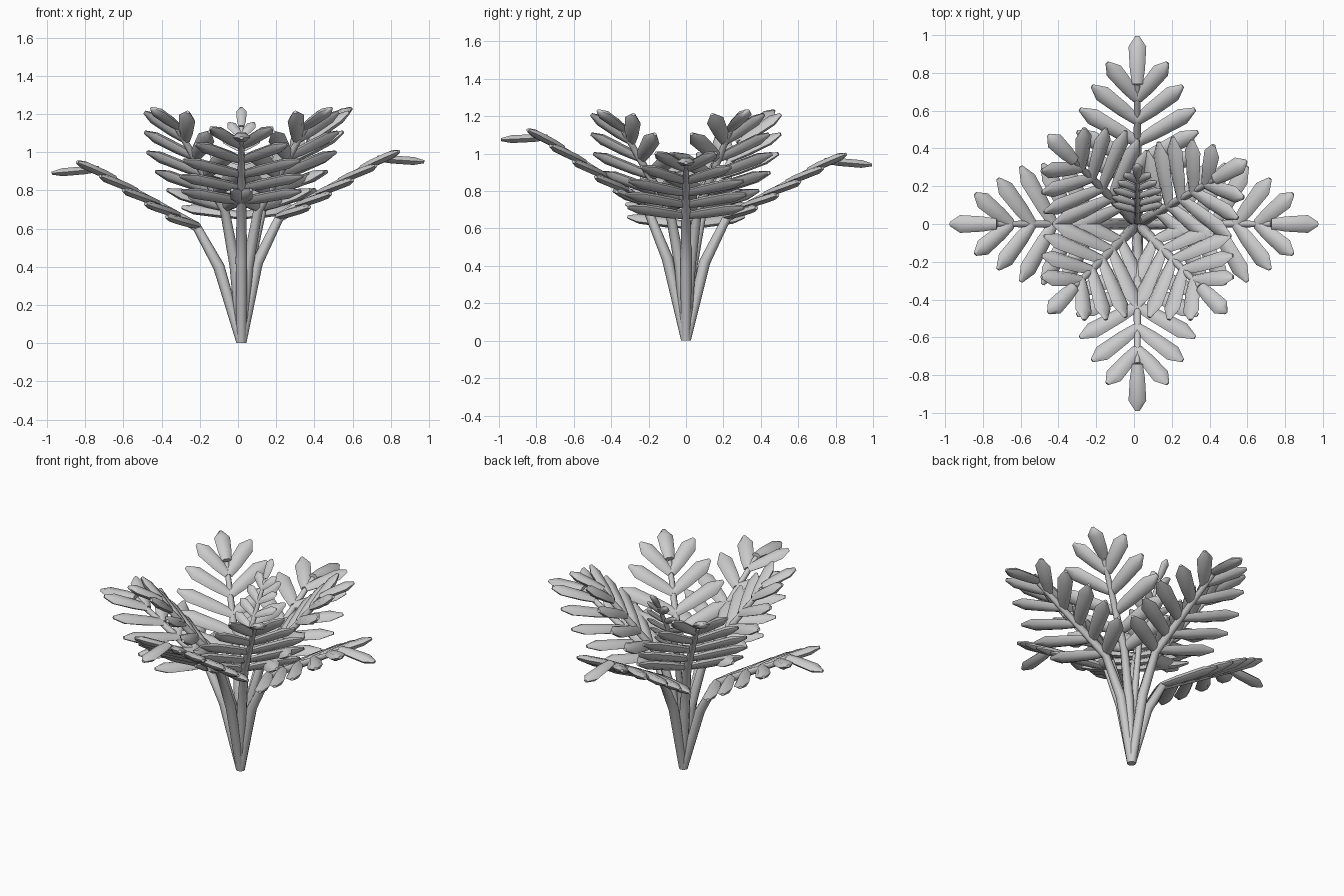
import bpy, bmesh
from math import sin, cos, pi, radians
from mathutils import Vector

if "Cube" in bpy.data.objects:
    bpy.data.objects.remove(bpy.data.objects["Cube"])

Z = Vector((0, 0, 1))
BASE = Vector((.018, 0, 0))   # crown sits slightly right of centre


def loft(bm, rings, sides):
    """Skin elliptical rings: (centre, u axis, v axis, u radius, v radius)."""
    loops = []
    for c, u, v, ru, rv in rings:
        loops.append([bm.verts.new(c + u * ru * cos(2 * pi * i / sides) + v * rv * sin(2 * pi * i / sides))
                      for i in range(sides)])
    for a, b in zip(loops, loops[1:]):
        for i in range(sides):
            j = (i + 1) % sides
            bm.faces.new((a[i], a[j], b[j], b[i]))
    bm.faces.new(loops[0][::-1])
    bm.faces.new(loops[-1])


def finish(bm, name):
    bmesh.ops.recalc_face_normals(bm, faces=bm.faces)
    me = bpy.data.meshes.new(name)
    bm.to_mesh(me)
    bm.free()
    ob = bpy.data.objects.new(name, me)
    bpy.context.collection.objects.link(ob)
    bpy.ops.object.select_all(action='DESELECT')
    bpy.context.view_layer.objects.active = ob
    ob.select_set(True)
    bpy.ops.object.shade_smooth_by_angle(angle=radians(65))


# leaflet outline: (position along length, half width, half thickness)
LEAF = [(0, .028, .017), (.3, .04, .024), (.78, .047, .024), (1, .011, .009)]


def leaflet(bm, root, tip, up, k):
    d = tip - root
    u = d.cross(up).normalized()
    v = u.cross(d).normalized()
    loft(bm, [(root + d * t, u, v, w * k, h * k) for t, w, h in LEAF], 6)


# leaflet pairs: (place on rachis, forward reach, sideways reach, droop)
PAIRS = [(0, .18, .31, .045), (.2, .19, .32, .04), (.41, .20, .305, .035),
         (.63, .21, .24, .03), (.85, .22, .16, .025)]


def frond(name, angle, path, tip, k=1.0, wide=1.0):
    out = Vector((cos(radians(angle)), sin(radians(angle)), 0))
    side = Z.cross(out)
    at = lambda p: BASE + out * p[0] + Z * p[1]
    pts = [at(p) for p in path]
    # stalk and rachis
    bm = bmesh.new()
    radii = [.026, .03, .025, .015]
    rings = []
    for i, p in enumerate(pts):
        d = (pts[min(i + 1, len(pts) - 1)] - pts[max(i - 1, 0)]).normalized()
        if i == 0:
            d = Z
        rr = radii[i] * (1 if k == 1 else .7)
        rings.append((p, side, d.cross(side), rr, rr))
    loft(bm, rings, 8)
    finish(bm, name + "_stalk")
    # drooping leaflets
    bm = bmesh.new()
    a, b = pts[-2], pts[-1]
    fwd = (b - a).normalized()
    up = (fwd.cross(side) + Z * .4).normalized()
    for t, f, s, dr in PAIRS:
        root = a.lerp(b, t) + Z * .008 * k
        for sg in (-1, 1):
            leaflet(bm, root, root + (fwd * f + side * s * sg - Z * dr) * k, up, k * wide)
    leaflet(bm, b + Z * .012 * k, at(tip), up, k * wide)
    finish(bm, name + "_leaflets")


# four wide outer fronds
frond("right_frond", 0, [(0, 0), (.082, .42), (.2, .66), (.71, .955)], (.957, .95))
frond("left_frond", 180, [(0, 0), (.118, .4), (.235, .61), (.745, .9)], (.993, .89))
frond("front_frond", 270, [(0, 0), (.1, .44), (.22, .735), (.74, 1.075)], (.99, 1.075))
frond("back_frond", 90, [(0, 0), (.1, .42), (.22, .66), (.74, .95)], (.995, .94))

# four steeper inner fronds
for nm, ang in (("front_left", 225), ("front_right", 315), ("back_left", 135), ("back_right", 30)):
    frond(nm + "_inner_frond", ang, [(0, 0), (.045, .4), (.125, .7), (.47, 1.12)], (.665, 1.23))

# small young frond in the middle
frond("young_frond", 90, [(0, 0), (.02, .4), (.07, .8), (.25, 1.13)], (.32, 1.235), .42, 1.4)
